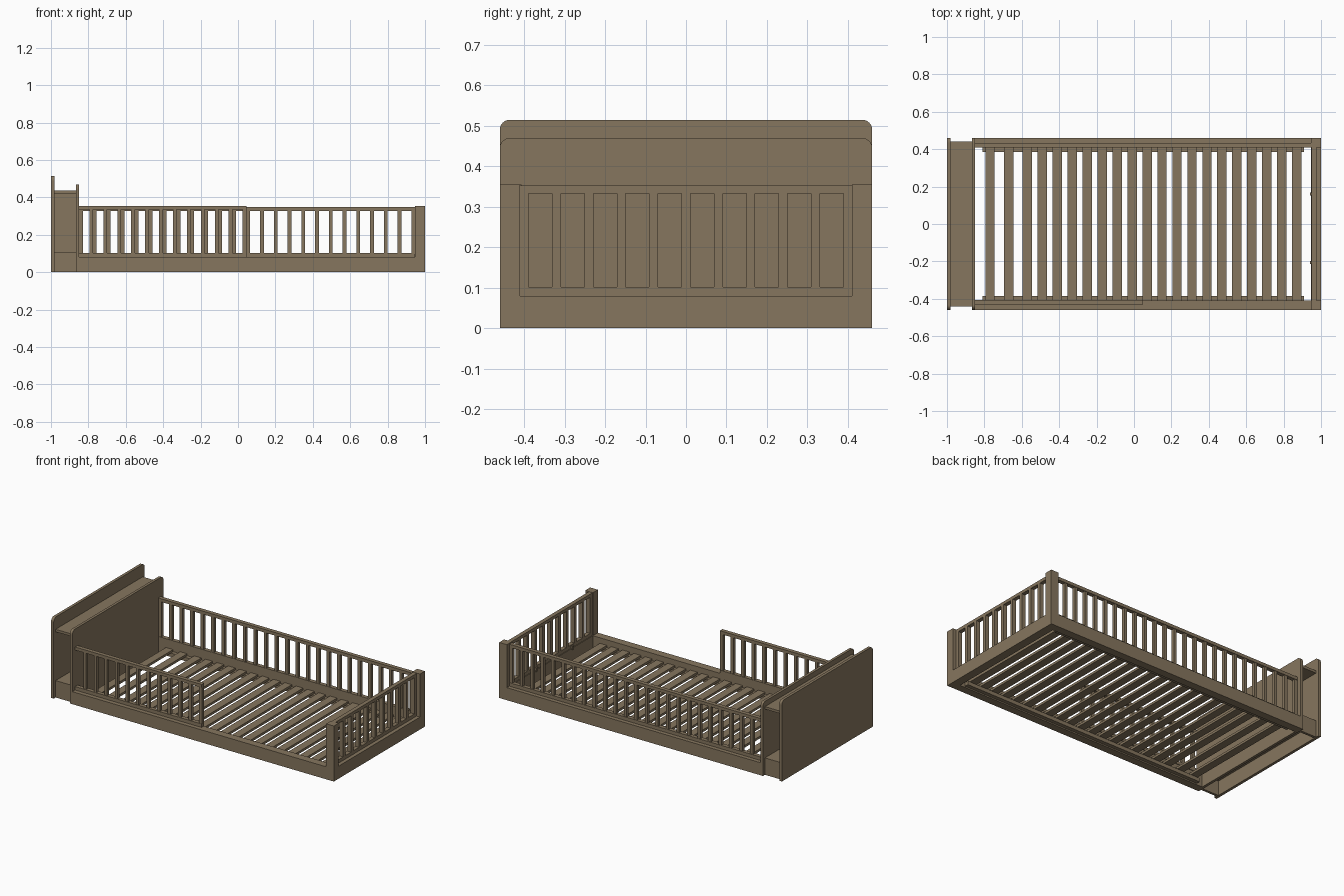
import bpy, bmesh, math

cube = bpy.data.objects.get("Cube")
if cube:
    bpy.data.objects.remove(cube, do_unlink=True)

wood = bpy.data.materials.new("brown wood")
wood.use_nodes = True
COLOR = (0.24, 0.182, 0.113, 1)
wood.diffuse_color = COLOR
wood.node_tree.nodes["Principled BSDF"].inputs["Base Color"].default_value = COLOR


def finish(name, bm):
    bmesh.ops.recalc_face_normals(bm, faces=bm.faces)
    mesh = bpy.data.meshes.new(name)
    bm.to_mesh(mesh)
    bm.free()
    mesh.materials.append(wood)
    obj = bpy.data.objects.new(name, mesh)
    bpy.context.collection.objects.link(obj)
    return obj


def add_box(bm, xs, ys, zs):
    verts = bmesh.ops.create_cube(bm, size=1)["verts"]
    for v in verts:
        v.co = [(a + b) / 2 + c * (b - a) for c, (a, b) in zip(v.co, (xs, ys, zs))]


def boxes(name, *parts):
    bm = bmesh.new()
    for part in parts:
        add_box(bm, *part)
    return finish(name, bm)


def rounded_panel(name, x0, x1, half, top, r=0.025, steps=6):
    """Upright board with two rounded top corners."""
    pts = [(-half, 0), (half, 0)]
    for cy, start in ((half - r, 0), (r - half, math.pi / 2)):
        for i in range(steps + 1):
            a = start + i / steps * math.pi / 2
            pts.append((cy + r * math.cos(a), top - r + r * math.sin(a)))
    bm = bmesh.new()
    face = bm.faces.new([bm.verts.new((x0, y, z)) for y, z in pts])
    new = bmesh.ops.extrude_face_region(bm, geom=[face])["geom"]
    for v in new:
        if isinstance(v, bmesh.types.BMVert):
            v.co.x = x1
    return finish(name, bm)


def guard(name, axis, span, depth, top, centres, width=0.02):
    """Two rails with upright spindles, running along x or y."""
    def part(a, z):
        return (a, depth, z) if axis == "x" else (depth, a, z)
    mid = sum(depth) / 2
    inner = depth
    if axis == "x":
        inner = (mid - 0.01, mid + 0.01)
    parts = [part(span, (0.08, 0.102)), part(span, (top - 0.02, top))]
    for c in centres:
        a = (c - width / 2, c + width / 2)
        z = (0.1, top - 0.018)
        parts.append((a, inner, z) if axis == "x" else (inner, a, z))
    return boxes(name, *parts)


# Headboard bookcase
rounded_panel("headboard_back", -1, -0.982, 0.46, 0.515)
rounded_panel("headboard_front", -0.867, -0.85, 0.46, 0.47)
CASE = (-0.982, -0.867)
boxes("bookcase_top", (CASE, (-0.44, 0.44), (0.42, 0.436)))
boxes("bookcase_base", (CASE, (-0.44, 0.44), (0.093, 0.108)),
      *[(CASE, (y - 0.008, y + 0.008), (0, 0.095)) for y in (-0.432, 0.432)])
boxes("bookcase_dividers",
      *[(CASE, (y - 0.008, y + 0.008), (0.107, 0.422)) for y in (-0.165, 0.165)])

# Bed frame
for side, s in (("right", -1), ("left", 1)):
    ys = sorted((s * 0.46, s * 0.41))
    boxes(f"{side}_side_board", ((-0.85, 0.946), ys, (0, 0.08)))
    boxes(f"{side}_foot_post", ((0.946, 1), ys, (0, 0.355)))
    boxes(f"{side}_slat_cleat", ((-0.81, 0.91), sorted((s * 0.411, s * 0.385)), (0.008, 0.032)))
boxes("foot_board", ((0.946, 1), (-0.41, 0.41), (0, 0.08)))

# Slats
slat_x = [-0.77, -0.67, -0.57] + [-0.49 + 0.08 * i for i in range(18)]
boxes("slats", *[((x - 0.025, x + 0.025), (-0.408, 0.408), (0.031, 0.046)) for x in slat_x])

# Guard rails
PITCH = 0.0745
front_x = [0.035 - PITCH * i for i in range(12)]
guard("front_guard", "x", (-0.85, 0.045), (-0.432, -0.406), 0.355, front_x)
guard("back_guard_head_half", "x", (-0.85, 0.045), (0.408, 0.434), 0.348,
      [-0.84 + PITCH * i for i in range(12)])
guard("back_guard_foot_half", "x", (0.045, 0.946), (0.408, 0.434), 0.348,
      [0.055 + 0.0735 * i for i in range(13)])
guard("foot_guard", "y", (-0.41, 0.41), (0.95, 0.976), 0.353,
      [-0.4 + 0.08 * i for i in range(11)], 0.022)

# Small fixing blocks on the inside of the foot guard
boxes("guard_fixings", *[((0.941, 0.951), (y - 0.008, y + 0.008), (0.07, 0.095))
                         for y in (-0.205, 0.16)])
